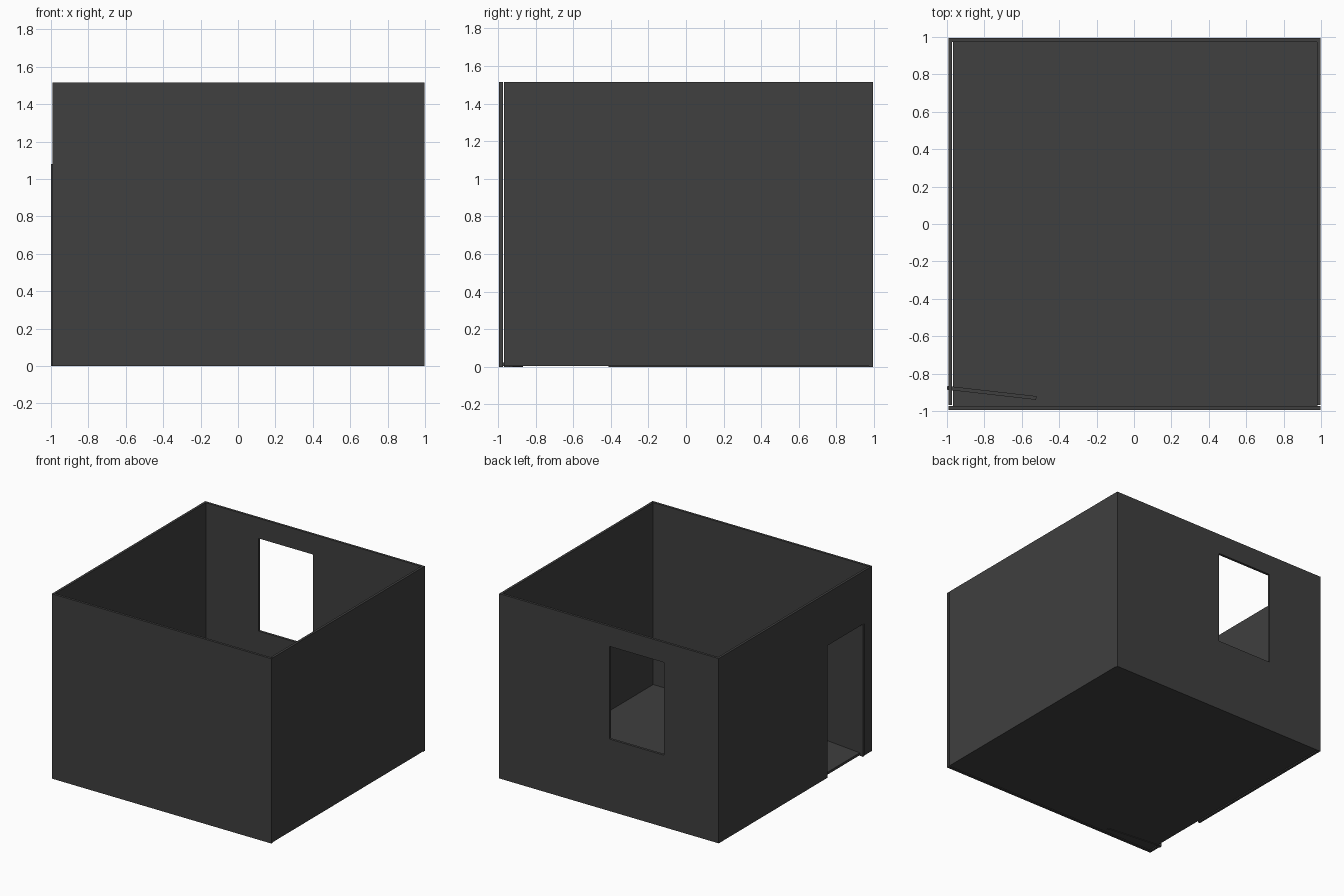
import bpy, bmesh, math
from mathutils import Matrix, Vector

if "Cube" in bpy.data.objects:
    bpy.data.objects.remove(bpy.data.objects["Cube"])

T = 0.02      # panel thickness
TOP = 1.515   # wall height

mat = bpy.data.materials.new("dark_grey")
mat.diffuse_color = (0.05, 0.05, 0.05, 1)
mat.use_nodes = True
mat.node_tree.nodes["Principled BSDF"].inputs["Base Color"].default_value = mat.diffuse_color


def panel(name, us, vs, matrix, hole=None):
    """Slab in local xy from grid lines us, vs; skips the hole cell; grows T along local z."""
    bm = bmesh.new()
    grid = [[bm.verts.new((u, v, 0)) for v in vs] for u in us]
    for i in range(len(us) - 1):
        for j in range(len(vs) - 1):
            if (i, j) != hole:
                bm.faces.new((grid[i][j], grid[i + 1][j], grid[i + 1][j + 1], grid[i][j + 1]))
    ext = bmesh.ops.extrude_face_region(bm, geom=bm.faces[:], use_keep_orig=True)
    top = [g for g in ext["geom"] if isinstance(g, bmesh.types.BMVert)]
    bmesh.ops.translate(bm, verts=top, vec=(0, 0, T))
    bmesh.ops.recalc_face_normals(bm, faces=bm.faces[:])
    me = bpy.data.meshes.new(name)
    bm.to_mesh(me)
    bm.free()
    ob = bpy.data.objects.new(name, me)
    ob.matrix_world = matrix
    me.materials.append(mat)
    bpy.context.collection.objects.link(ob)
    return ob


def upright(x, y, angle):
    """Local x runs along the angle, local y goes up, thickness goes to the right-hand side."""
    return (Matrix.Translation(Vector((x, y, 0))) @ Matrix.Rotation(math.radians(angle), 4, 'Z')
            @ Matrix.Rotation(math.radians(90), 4, 'X'))


# floor, slightly raised and short of the left wall
panel("floor", [-0.967, 0.98], [-0.972, 0.973], Matrix.Translation((0, 0, 0.004)))

# plain walls
panel("front_wall", [-0.993, 0.998], [0, TOP], upright(0, -0.974, 0))
panel("right_wall", [-0.969, 0.974], [0.004, TOP], upright(0.978, 0, 90))

# back wall with window opening
panel("back_wall", [-0.993, -0.495, 0.0, 0.998], [0, 0.59, 1.35, TOP],
      upright(0, 0.994, 0), hole=(1, 1))

# left wall with doorway reaching the ground
panel("left_wall", [-0.969, -0.873, -0.413, 0.974], [0, 1.083, TOP],
      upright(-0.993, 0, 90), hole=(1, 0))

# door leaf, swung inwards
panel("door", [0, 0.48], [0, 1.08], upright(-0.998, -0.866, -6.5))
